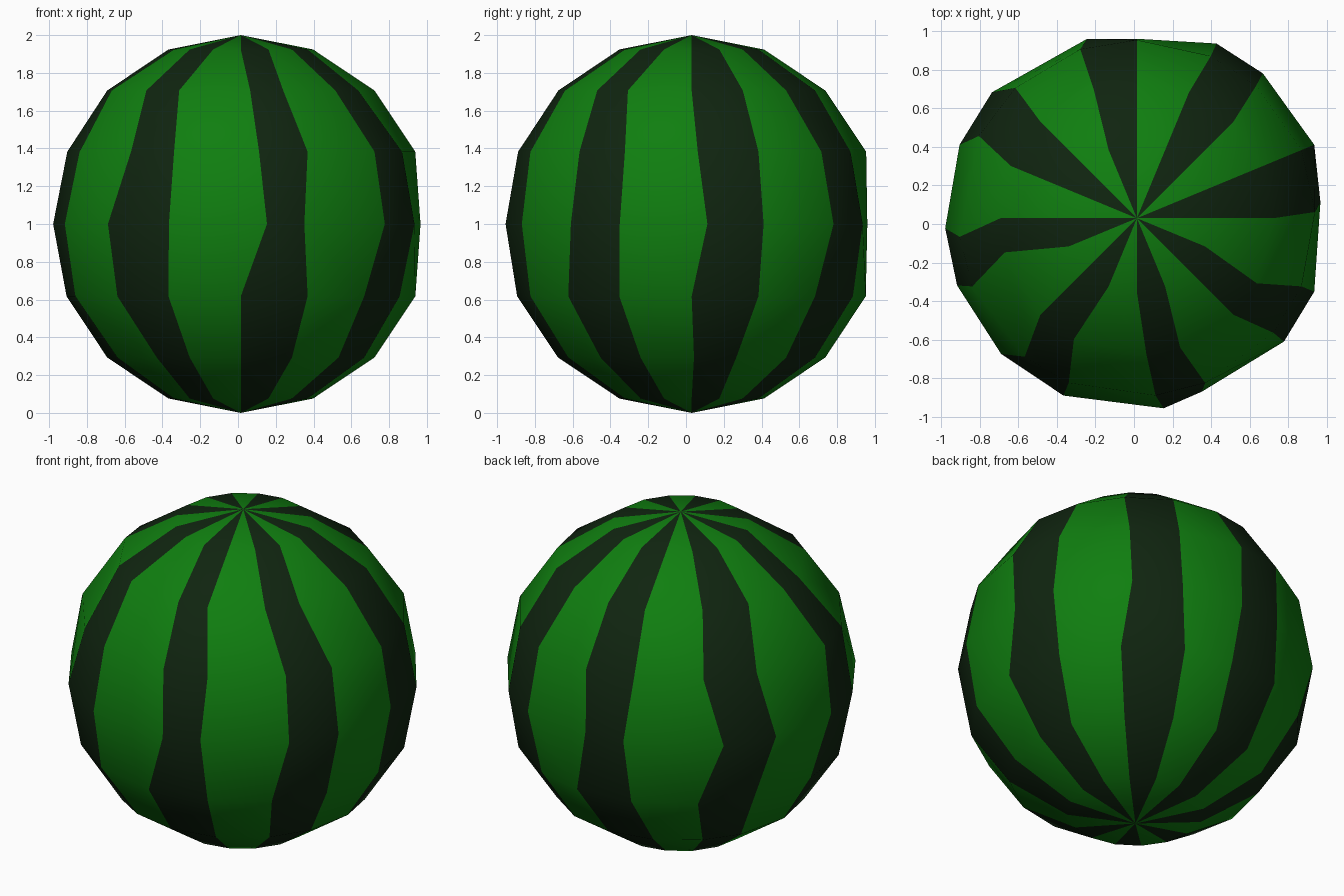
import bpy, bmesh
from math import atan2, cos, degrees, hypot, pi, radians, sin
from mathutils import Vector

default_cube = bpy.data.objects.get("Cube")
if default_cube:
    bpy.data.objects.remove(default_cube)

SEGMENTS, RINGS = 16, 8
STEP = 360 / SEGMENTS
CENTRE = Vector((0.015, 0.03, 1))

# Hand-cut wobble: ring (counted from the base) -> {segment line: degrees}
WOBBLE = {
    2: {0: 1, 1: -3, 7: -4, 10: 6, 14: 2},
    3: {4: -4, 5: -5, 6: -4, 7: -6, 8: -3, 9: -4, 11: -2, 15: -2},
    4: {0: 5, 2: 4, 3: -2, 5: -7, 6: 4, 8: 3, 9: -2, 12: 8, 13: -2, 14: 5},
    5: {0: 2, 2: 3, 3: -2, 5: -4, 6: -2, 7: -5, 8: 6, 10: 6, 12: 6, 14: 5},
    6: {5: -4, 9: -8, 11: -5, 12: 4, 13: -4, 15: -6},
}
# Equator points pressed slightly inwards
DENTS = {0: 0.955, 4: 0.93, 5: 0.965, 13: 0.96}


def make_material(name, colour):
    mat = bpy.data.materials.new(name)
    mat.use_nodes = True
    mat.diffuse_color = colour
    shader = next(n for n in mat.node_tree.nodes if n.type == "BSDF_PRINCIPLED")
    shader.inputs["Base Color"].default_value = colour
    shader.inputs["Roughness"].default_value = 0.8
    return mat


def line_index(point):
    return round(degrees(atan2(point.y, point.x)) / STEP) % SEGMENTS


# Striped melon rind
bm = bmesh.new()
bmesh.ops.create_uvsphere(bm, u_segments=SEGMENTS, v_segments=RINGS, radius=1)

# Alternate dark and light wedges
for face in bm.faces:
    mid = face.calc_center_median()
    wedge = int((degrees(atan2(mid.y, mid.x)) % 360) // STEP)
    face.material_index = 1 if wedge % 2 == 0 else 0
    face.smooth = True

# Slide the points around each ring
for vert in bm.verts:
    radius = hypot(vert.co.x, vert.co.y)
    if radius > 0.01:
        line = line_index(vert.co)
        ring = round(atan2(radius, -vert.co.z) / pi * RINGS)
        angle = radians(line * STEP + WOBBLE.get(ring, {}).get(line, 0))
        if ring == RINGS // 2:
            radius *= DENTS.get(line, 0.995)
        vert.co.x, vert.co.y = radius * cos(angle), radius * sin(angle)
    vert.co += CENTRE

mesh = bpy.data.meshes.new("melon_rind")
bm.to_mesh(mesh)
bm.free()
mesh.materials.append(make_material("leaf_green", (0.005, 0.21, 0.005, 1)))
mesh.materials.append(make_material("dark_green", (0.005, 0.018, 0.005, 1)))
melon = bpy.data.objects.new("melon_rind", mesh)
bpy.context.collection.objects.link(melon)
